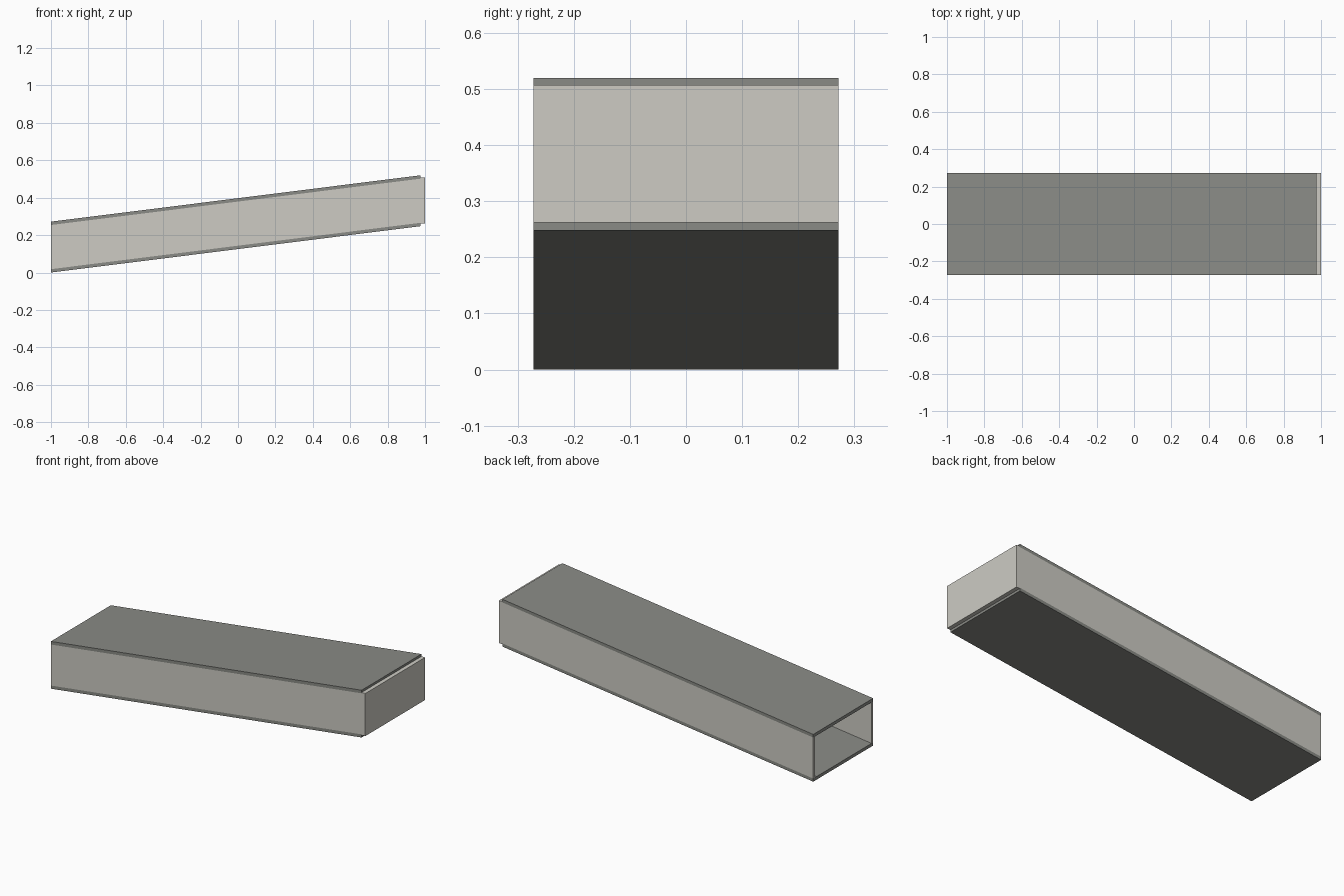
import bpy
import bmesh

if "Cube" in bpy.data.objects:
    bpy.data.objects.remove(bpy.data.objects["Cube"])


def material(name, rgb):
    m = bpy.data.materials.new(name)
    m.diffuse_color = (*rgb, 1.0)
    m.use_nodes = True
    m.node_tree.nodes["Principled BSDF"].inputs["Base Color"].default_value = m.diffuse_color
    return m


PALE = material("pale_grey", (0.61, 0.60, 0.55))
GREY = material("mid_grey", (0.255, 0.26, 0.24))

LEFT, RIGHT = -1.0, 0.977     # ends of the sloping part
HALF_W = 0.272                # half the width
RISE = 0.248                  # climb from left end to right end
HEIGHT = 0.272                # vertical height of the duct
SLAB = 0.018                  # plate thickness
WALL = 0.014                  # side wall thickness


def block(name, x, y, z, mat, rise=0.0):
    """Box over the given ranges, with its right end raised by rise."""
    bm = bmesh.new()
    bmesh.ops.create_cube(bm, size=1.0)
    for v in bm.verts:
        right = v.co.x > 0
        v.co.x = x[right]
        v.co.y = y[v.co.y > 0]
        v.co.z = z[v.co.z > 0] + (rise if right else 0.0)
    mesh = bpy.data.meshes.new(name)
    bm.to_mesh(mesh)
    bm.free()
    mesh.materials.append(mat)
    obj = bpy.data.objects.new(name, mesh)
    bpy.context.collection.objects.link(obj)
    return obj


span = (LEFT, RIGHT)
width = (-HALF_W, HALF_W)

# Sloping floor and roof plates
block("floor_plate", span, width, (0.0, SLAB), GREY, RISE)
block("roof_plate", span, width, (HEIGHT - SLAB, HEIGHT), GREY, RISE)

# Side walls between the plates
for name, y in (("front_wall", (-HALF_W, -HALF_W + WALL)),
                ("back_wall", (HALF_W - WALL, HALF_W))):
    block(name, span, y, (SLAB, HEIGHT - SLAB), PALE, RISE)

# Upright panel closing the high end; the low end stays open
block("end_panel", (RIGHT, 1.0), width, (0.262, 0.507), PALE)
